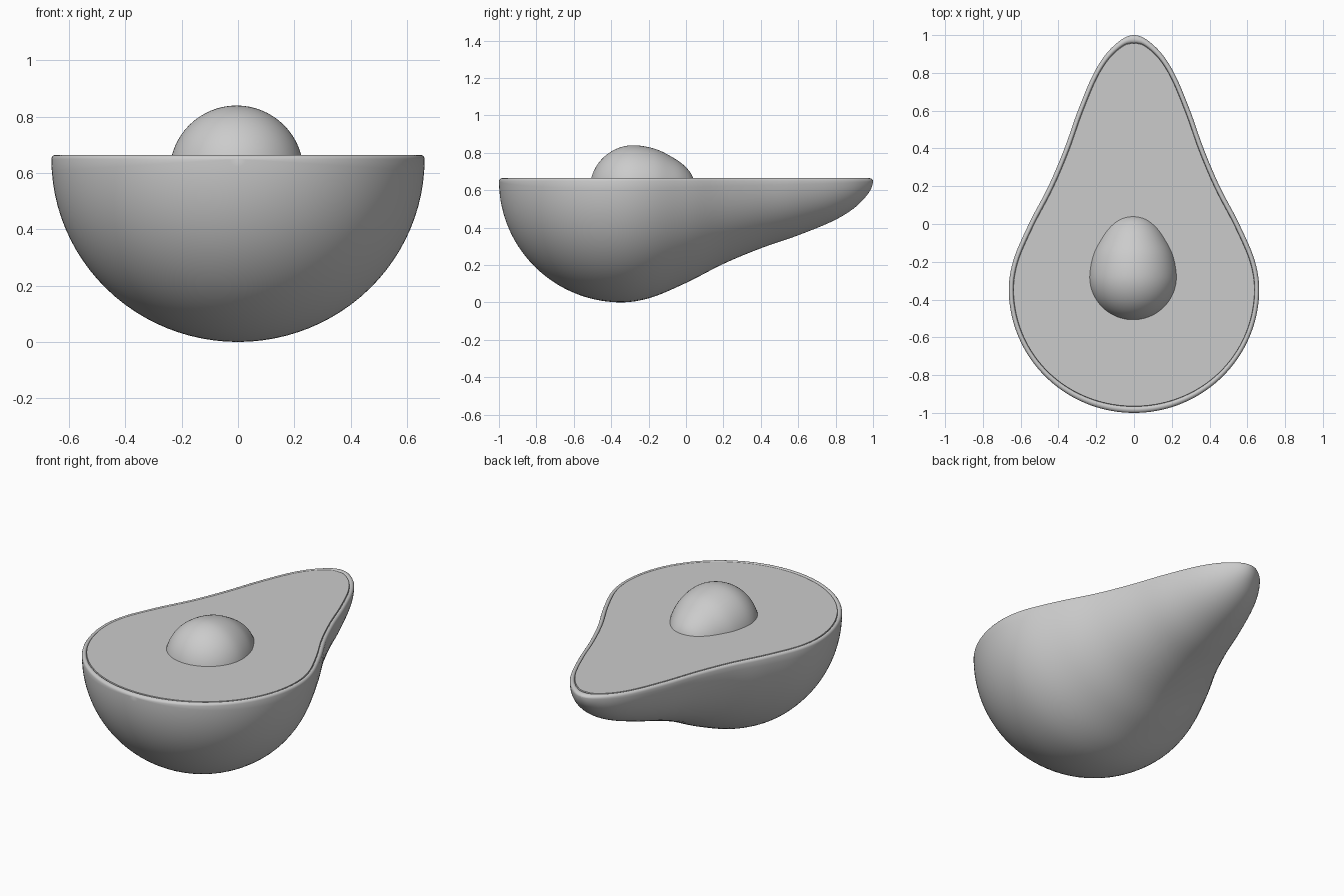
import bpy, bmesh, math
from mathutils import Vector

if "Cube" in bpy.data.objects:
    bpy.data.objects.remove(bpy.data.objects["Cube"])


def spline(pts, steps):
    """Smooth curve through 2D points (centripetal Catmull-Rom)."""
    p = [Vector(q) for q in pts]
    # mirrored end points keep both poles round
    p = [Vector((p[1].x, -p[1].y))] + p + [Vector((p[-2].x, -p[-2].y))]
    out = []
    for a, b, c, d in zip(p, p[1:], p[2:], p[3:]):
        t0 = 0.0
        t1 = t0 + (b - a).length ** 0.5
        t2 = t1 + (c - b).length ** 0.5
        t3 = t2 + (d - c).length ** 0.5
        for k in range(steps):
            t = t1 + (t2 - t1) * k / steps
            a1 = a.lerp(b, (t - t0) / (t1 - t0))
            a2 = b.lerp(c, (t - t1) / (t2 - t1))
            a3 = c.lerp(d, (t - t2) / (t3 - t2))
            b1 = a1.lerp(a2, (t - t0) / (t2 - t0))
            b2 = a2.lerp(a3, (t - t1) / (t3 - t1))
            out.append(b1.lerp(b2, (t - t1) / (t2 - t1)))
    return out + [p[-2].copy()]


def revolve(bm, prof, centre, zs, sweep, segs):
    """Sweep a (y, r) profile about a y-parallel axis, starting at +x going down."""
    rings = []
    for y, r in prof:
        angs = [sweep * j / segs for j in range(segs + 1)]
        rings.append([bm.verts.new((centre[0] + r * math.cos(a), y,
                                    centre[1] - zs * r * math.sin(a))) for a in angs])
    bridge(bm, rings)


def bridge(bm, rows, closed=False):
    for A, B in zip(rows, rows[1:]):
        n = len(A)
        for j in range(n if closed else n - 1):
            k = (j + 1) % n
            bm.faces.new((A[j], A[k], B[k], B[j]))


def finish(bm, name, angle):
    bmesh.ops.remove_doubles(bm, verts=bm.verts, dist=1e-5)
    bmesh.ops.dissolve_degenerate(bm, edges=bm.edges, dist=1e-6)
    bmesh.ops.recalc_face_normals(bm, faces=bm.faces)
    me = bpy.data.meshes.new(name)
    bm.to_mesh(me)
    bm.free()
    ob = bpy.data.objects.new(name, me)
    bpy.context.collection.objects.link(ob)
    bpy.ops.object.select_all(action='DESELECT')
    ob.select_set(True)
    bpy.context.view_layer.objects.active = ob
    bpy.ops.object.shade_smooth_by_angle(angle=math.radians(angle))
    return ob


# Fruit outline: round base, then slim neck
base = [(-0.345 - 0.655 * math.cos(t), 0.663 * math.sin(t))
        for t in (math.pi / 2 * k / 6 for k in range(7))]
neck = [(-0.2, 0.641), (0, 0.557), (0.2, 0.453), (0.4, 0.368), (0.6, 0.297),
        (0.8, 0.212), (0.9, 0.148), (0.96, 0.088), (0.99, 0.042), (1.0, 0)]
outline = spline(base + neck, 6)
n = len(outline)

# Closed 2D outline of the cut face (x, y), with outward normals
loop = [Vector((r, y)) for y, r in outline]
loop += [Vector((-r, y)) for y, r in outline[-2:0:-1]]
N = len(loop)
normals = []
for i in range(N):
    t = loop[(i + 1) % N] - loop[i - 1]
    normals.append(Vector((t.y, -t.x)).normalized())


def inset(bm, d, z):
    row = []
    for p, m in zip(loop, normals):
        k = 1 + (0.8 if m.y > 0 else 0.4) * m.y ** 4
        q = p - m * d * k
        row.append(bm.verts.new((q.x, q.y, z)))
    return row


# Skin: half revolution with a rounded rim and a fine groove inside it
AXIS = 0.65
bm = bmesh.new()
revolve(bm, outline, (0, AXIS), AXIS / 0.663, math.pi, 48)
rim = [(0, AXIS), (0.002, 0.657), (0.006, 0.662), (0.012, 0.665),
       (0.018, 0.664), (0.022, 0.660), (0.024, 0.655)]
bridge(bm, [inset(bm, d, z) for d, z in rim], closed=True)
finish(bm, "skin", 50)

# Flesh: flat cut face with a short edge down into the groove
bm = bmesh.new()
low, top = inset(bm, 0.024, 0.655), inset(bm, 0.0255, 0.664)
bridge(bm, [low, top], closed=True)
right = top[:n]
left = [top[0]] + top[:n - 2:-1]
for i in range(n - 1):
    quad = [right[i], right[i + 1], left[i + 1], left[i]]
    bm.faces.new(list(dict.fromkeys(quad)))
finish(bm, "flesh", 30)

# Pit: egg sunk into the flesh
front = [(-0.28 - 0.235 * math.cos(t), 0.238 * math.sin(t))
         for t in (math.pi / 2 * k / 5 for k in range(6))]
back = [(-0.166, 0.219), (-0.085, 0.181), (-0.016, 0.135), (0.032, 0.078), (0.05, 0)]
bm = bmesh.new()
revolve(bm, spline(front + back, 5), (-0.005, 0.602), 1, 2 * math.pi, 64)
finish(bm, "pit", 60)
